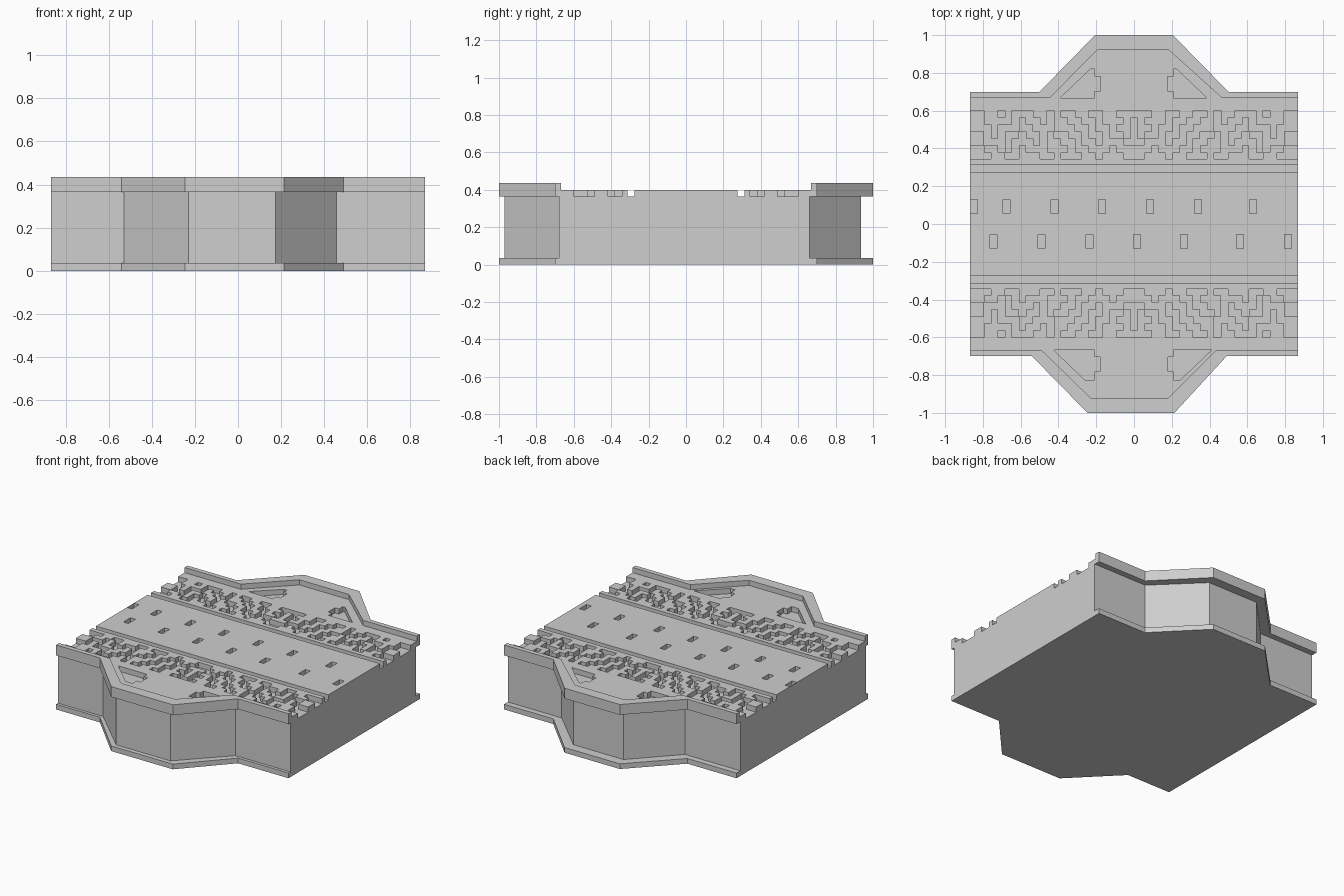
import bpy
import bmesh

if "Cube" in bpy.data.objects:
    bpy.data.objects.remove(bpy.data.objects["Cube"], do_unlink=True)

stone = bpy.data.materials.new("light_grey_stone")
stone.use_nodes = True
GREY = (0.62, 0.62, 0.62, 1)
stone.diffuse_color = GREY
bsdf = next(n for n in stone.node_tree.nodes if n.type == "BSDF_PRINCIPLED")
bsdf.inputs["Base Color"].default_value = GREY

W = 0.867                                   # half width
BASE, PIT, DECK, RIM = 0.035, 0.365, 0.40, 0.435


def finish(name, bm):
    mesh = bpy.data.meshes.new(name)
    bm.to_mesh(mesh)
    bm.free()
    mesh.materials.append(stone)
    obj = bpy.data.objects.new(name, mesh)
    bpy.context.scene.collection.objects.link(obj)
    return obj


def prism(name, points, z0, z1):
    """Upright solid over a flat outline."""
    bm = bmesh.new()
    face = bm.faces.new([bm.verts.new((x, y, z0)) for x, y in points])
    top = bmesh.ops.extrude_face_region(bm, geom=[face], use_keep_orig=True)
    for v in top["geom"]:
        if isinstance(v, bmesh.types.BMVert):
            v.co.z = z1
    bmesh.ops.recalc_face_normals(bm, faces=bm.faces)
    return finish(name, bm)


def box(name, x0, x1, y0, y1, z0, z1):
    return prism(name, [(x0, y0), (x1, y0), (x1, y1), (x0, y1)], z0, z1)


def paving(name, xs, ys, is_pit):
    """Raised paving on a grid, leaving sunken cells open."""
    bm = bmesh.new()
    nx, ny = len(xs) - 1, len(ys) - 1

    def raised(i, j):
        return 0 <= i < nx and 0 <= j < ny and not is_pit(i, j)

    cache = {}

    def vert(i, j, z):
        if (i, j, z) not in cache:
            cache[i, j, z] = bm.verts.new((xs[i], ys[j], z))
        return cache[i, j, z]

    for i in range(nx):
        for j in range(ny):
            if not raised(i, j):
                continue
            ring = [(i, j), (i + 1, j), (i + 1, j + 1), (i, j + 1)]
            bm.faces.new([vert(a, b, DECK) for a, b in ring])
            sides = [(i, j - 1), (i + 1, j), (i, j + 1), (i - 1, j)]
            for k, side in enumerate(sides):
                if not raised(*side):
                    p, q = ring[k], ring[(k + 1) % 4]
                    bm.faces.new([vert(*p, PIT), vert(*q, PIT),
                                  vert(*q, DECK), vert(*p, DECK)])
    return finish(name, bm)


def edge_line(edge, tip, left, tip_left, tip_right, right):
    """Parapet line from left to right, stepping out around the bay."""
    return [(-W, edge), (left, edge), (tip_left, tip),
            (tip_right, tip), (right, edge), (W, edge)]


# Outer, wall and inner parapet lines for each side
front_outer = edge_line(-0.70, -1.0, -0.54, -0.246, 0.214, 0.49)
front_wall = edge_line(-0.68, -0.97, -0.53, -0.23, 0.175, 0.457)
front_inner = edge_line(-0.668, -0.925, -0.489, -0.225, 0.177, 0.435)
back_outer = edge_line(0.70, 1.0, -0.50, -0.206, 0.206, 0.50)
back_wall = edge_line(0.66, 0.936, -0.455, -0.19, 0.185, 0.465)
back_inner = edge_line(0.668, 0.925, -0.446, -0.19, 0.18, 0.465)

# Base course, main body and parapets
prism("base_course", front_outer + back_outer[::-1], 0, BASE)
prism("main_body", front_wall + back_wall[::-1], BASE, PIT)
prism("front_parapet", front_outer + front_inner[::-1], PIT, RIM)
prism("back_parapet", back_outer + back_inner[::-1], PIT, RIM)

# Bay floors, each with two stepped corner recesses
def bay_floor(name, line, s, left, right, top, notch_x):
    edge = line[1][1]

    def recess(outer, d):
        inner = d * notch_x
        step = inner + d * 0.03
        tip = outer - d * (top - abs(edge)) * 1.05
        return [(outer, edge), (tip, s * top), (step, s * top),
                (step, s * 0.78), (inner, s * 0.78), (inner, s * 0.705),
                (step, s * 0.705), (step, edge)]

    points = line[1:5] + recess(right, 1) + recess(left, -1)[::-1]
    prism(name, points, PIT, DECK)


bay_floor("front_bay_floor", front_inner, -1, -0.425, 0.41, 0.825, 0.18)
bay_floor("back_bay_floor", back_inner, 1, -0.39, 0.385, 0.82, 0.178)

# Worn cobbles: half of the pattern, # is sunken, mirrored across the width
half = ["##..#.###..#.##..##..###",
        "##....#.##.#..##..#...#.",
        "###.###..###...##.##.##.",
        "..#.#..#..#.##..#..#..#.",
        "..###.###.#..##.##.###..",
        "##..#.#.###...#..###.###",
        "###..##...##.###..#...##"]
pattern = [row + row[-2::-1] for row in half]
cols, rows = len(pattern[0]), len(pattern)
col_x = [-W + 2 * W * i / cols for i in range(cols + 1)]
row_y = [0.343 + 0.257 * j / rows for j in range(rows + 1)]

paving("back_cobbles", col_x, row_y,
       lambda i, j: pattern[rows - 1 - j][i] == "#")
paving("front_cobbles", col_x, [-y for y in row_y[::-1]],
       lambda i, j: pattern[j][i] == "#")

# Plain kerbs beside the cobbles and the gutters
for side, s in (("front", -1), ("back", 1)):
    box(side + "_walk_edge", -W, W, s * 0.60, s * 0.668, PIT, DECK)
    box(side + "_gutter_kerb", -W, W, s * 0.312, s * 0.343, PIT, DECK)

# Road with two rows of staggered slots
slots = {1: [-0.745, -0.49, -0.235, 0.015, 0.265, 0.56, 0.815],
         3: [-0.848, -0.675, -0.42, -0.17, 0.085, 0.34, 0.63]}
half_slot = 0.0185
road_x = sorted({-W, W} | {max(-W, x + d) for row in slots.values()
                           for x in row for d in (-half_slot, half_slot)})
paving("road", road_x, [-0.275, -0.13, -0.055, 0.055, 0.13, 0.275],
       lambda i, j: any(abs((road_x[i] + road_x[i + 1]) / 2 - x) < half_slot
                        for x in slots.get(j, [])))
